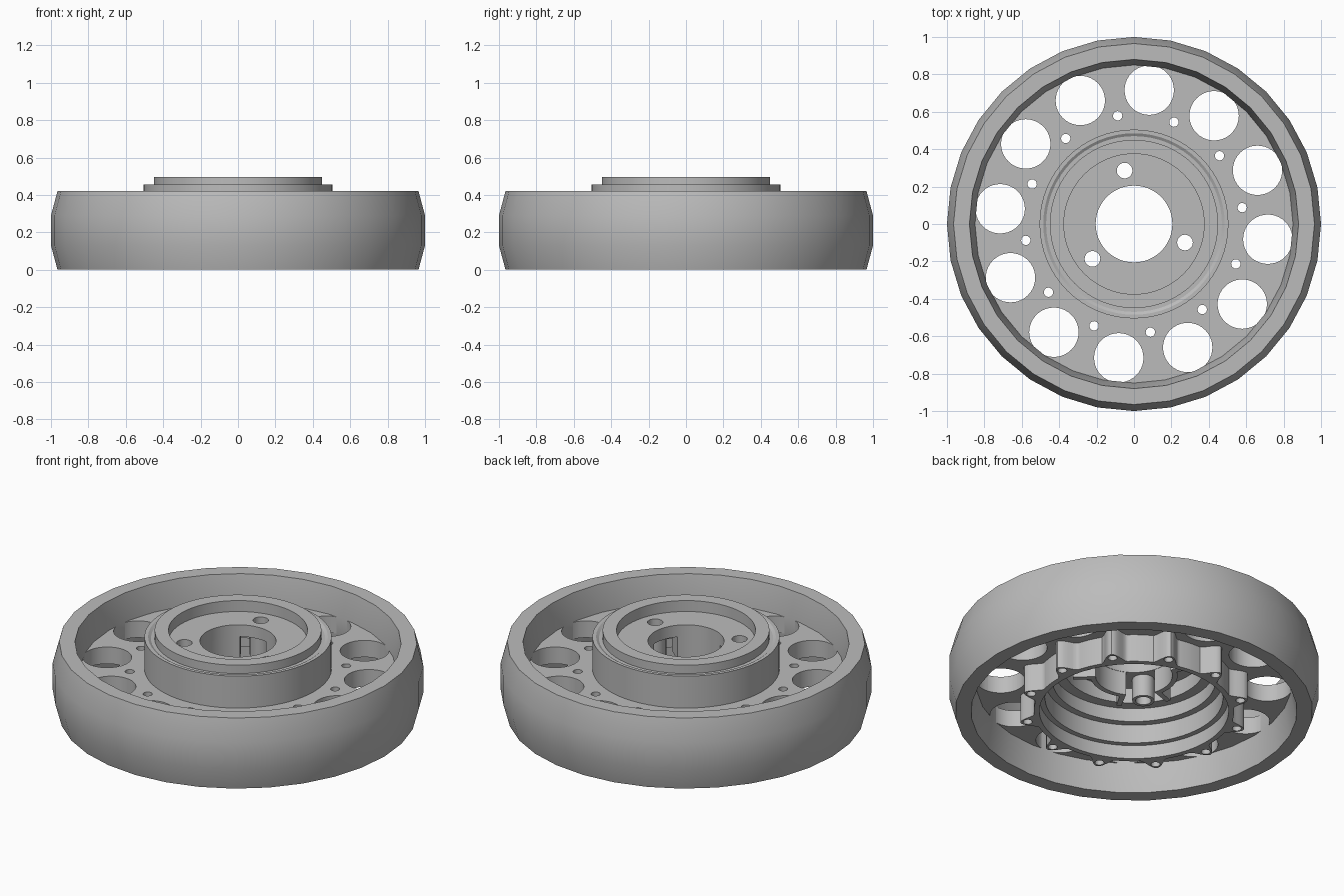
import bpy
import bmesh
from math import sin, cos, tau, radians

cube = bpy.data.objects.get("Cube")
if cube:
    bpy.data.objects.remove(cube, do_unlink=True)

grey = bpy.data.materials.new("wheel_grey")
grey.use_nodes = True
grey.diffuse_color = (0.5, 0.5, 0.5, 1)
grey.node_tree.nodes["Principled BSDF"].inputs["Base Color"].default_value = (0.5, 0.5, 0.5, 1)


def polar(r, a):
    return (r * cos(a), r * sin(a))


def make(name, bm):
    bmesh.ops.recalc_face_normals(bm, faces=bm.faces[:])
    mesh = bpy.data.meshes.new(name)
    bm.to_mesh(mesh)
    bm.free()
    mesh.materials.append(grey)
    obj = bpy.data.objects.new(name, mesh)
    bpy.context.collection.objects.link(obj)
    return obj


def lathe(name, profile, sides):
    """Spin a closed (radius, height) profile about z."""
    bm = bmesh.new()
    rings = []
    for i in range(sides):
        a = tau * i / sides
        rings.append([bm.verts.new((*polar(r, a), z)) for r, z in profile])
    n = len(profile)
    for i in range(sides):
        p, q = rings[i], rings[(i + 1) % sides]
        for j in range(n):
            k = (j + 1) % n
            bm.faces.new((p[j], q[j], q[k], p[k]))
    return make(name, bm)


def prism(name, points, z0, z1):
    """Extrude a flat outline from z0 to z1."""
    bm = bmesh.new()
    face = bm.faces.new([bm.verts.new((x, y, z0)) for x, y in points])
    ext = bmesh.ops.extrude_face_region(bm, geom=[face])["geom"]
    top = [v for v in ext if isinstance(v, bmesh.types.BMVert)]
    bmesh.ops.translate(bm, verts=top, vec=(0, 0, z1 - z0))
    return make(name, bm)


def drill(obj, count, orbit, start, radius, sides):
    """Cut a ring of round vertical holes."""
    bm = bmesh.new()
    for i in range(count):
        x, y = polar(orbit, radians(start) + tau * i / count)
        made = bmesh.ops.create_cone(bm, cap_ends=True, segments=sides, radius1=radius,
                                     radius2=radius, depth=3)
        bmesh.ops.translate(bm, verts=made["verts"], vec=(x, y, 0))
    cutter = make("hole_cutter", bm)
    cutter.hide_render = True
    mod = obj.modifiers.new("holes", "BOOLEAN")
    mod.operation = "DIFFERENCE"
    mod.solver = "EXACT"
    mod.object = cutter
    deps = bpy.context.evaluated_depsgraph_get()
    mesh = bpy.data.meshes.new_from_object(obj.evaluated_get(deps))
    obj.modifiers.clear()
    obj.data = mesh
    bpy.data.objects.remove(cutter, do_unlink=True)


BOLT = 8.6      # angle of the first bolt hole
SCREW = 100     # angle of the first hub screw

# Crowned outer rim
parts = [lathe("rim", [(0.965, 0), (1, 0.13), (1, 0.29), (0.965, 0.42), (0.88, 0.42),
                       (0.85, 0.265), (0.85, 0.165), (0.88, 0)], 32)]

# Web plate with lightening holes and bolt holes
web = lathe("web_plate", [(0.5, 0.165), (0.86, 0.165), (0.86, 0.265), (0.5, 0.265)], 64)
drill(web, 12, 0.72, -6.5, 0.132, 40)
drill(web, 12, 0.585, BOLT, 0.025, 16)
parts.append(web)

# Stepped hub with recessed face and stepped bore underneath
hub = lathe("hub", [(0.525, 0.08), (0.525, 0.2), (0.505, 0.2), (0.505, 0.455), (0.485, 0.455),
                    (0.47, 0.445), (0.45, 0.445), (0.45, 0.495), (0.375, 0.495),
                    (0.375, 0.43), (0.205, 0.43), (0.205, 0.36), (0.38, 0.36),
                    (0.38, 0.27), (0.44, 0.27), (0.44, 0.19), (0.48, 0.19), (0.48, 0.08)], 64)
drill(hub, 3, 0.29, SCREW, 0.042, 20)
parts.append(hub)

# Scalloped skirt with bolt lobes
steps = 288
bm = bmesh.new()
loops = []
for i in range(steps):
    a = tau * i / steps
    lobe = max(0, cos(12 * (a - radians(BOLT)))) ** 1.7
    outer = 0.54 + 0.085 * lobe
    loops.append([bm.verts.new((*polar(r, a), z))
                  for r, z in ((0.51, 0), (outer, 0), (outer, 0.17), (0.51, 0.17))])
for i in range(steps):
    p, q = loops[i], loops[(i + 1) % steps]
    for j in range(4):
        k = (j + 1) % 4
        bm.faces.new((p[j], q[j], q[k], p[k]))
skirt = make("scalloped_skirt", bm)
drill(skirt, 12, 0.585, BOLT, 0.025, 16)
parts.append(skirt)

# Three hub sockets: curved wall with radial flanges, plus screw bosses
for i in range(3):
    mid = radians(SCREW + 60 + 120 * i)
    half = radians(38)
    arc = [mid - half + 2 * half * t / 10 for t in range(11)]
    outline = [polar(0.207, a) for a in arc]
    outline += [polar(0.33, arc[-1]), polar(0.33, arc[-1] - 0.08)]
    outline += [polar(0.235, a) for a in reversed(arc[1:-1])]
    outline += [polar(0.33, arc[0] + 0.08), polar(0.33, arc[0])]
    parts.append(prism(f"socket_wall_{i + 1}", outline, 0.22, 0.37))
    boss = lathe(f"screw_boss_{i + 1}", [(0.042, 0.23), (0.06, 0.23), (0.06, 0.37), (0.042, 0.37)], 20)
    boss.location = (*polar(0.29, radians(SCREW + 120 * i)), 0)
    parts.append(boss)

# Smooth curved walls, keep edges sharp
bpy.ops.object.select_all(action="DESELECT")
for obj in parts:
    obj.select_set(True)
bpy.context.view_layer.objects.active = parts[0]
bpy.ops.object.shade_smooth_by_angle(angle=radians(30))
